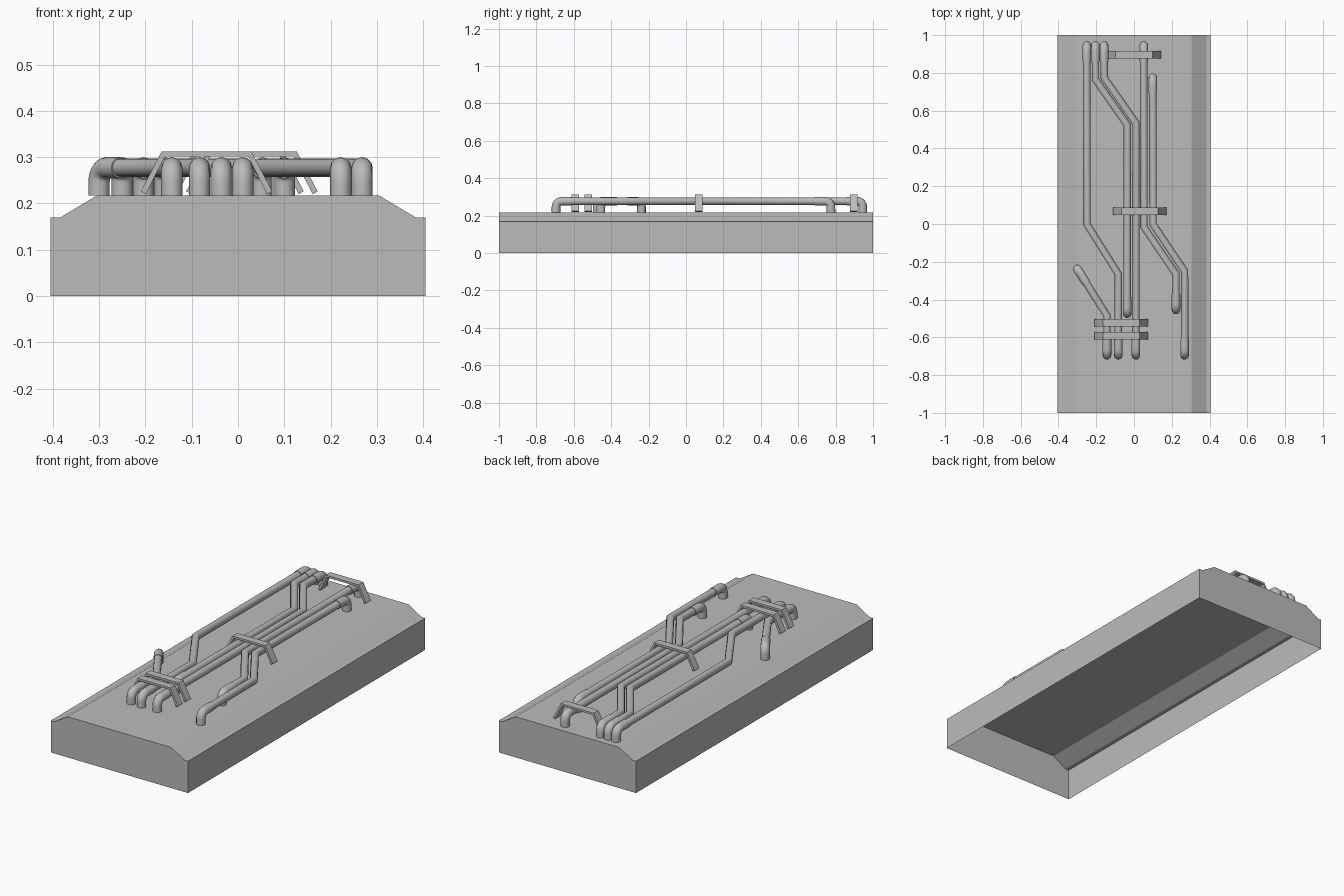
import bpy, bmesh, math
from mathutils import Vector

if "Cube" in bpy.data.objects:
    bpy.data.objects.remove(bpy.data.objects["Cube"])

grey = bpy.data.materials.new("grey")
grey.diffuse_color = (0.5, 0.5, 0.5, 1)
grey.use_nodes = True
grey.node_tree.nodes["Principled BSDF"].inputs["Base Color"].default_value = grey.diffuse_color


def finish(obj, smooth=True):
    obj.data.materials.append(grey)
    bpy.ops.object.select_all(action='DESELECT')
    obj.select_set(True)
    bpy.context.view_layer.objects.active = obj
    if smooth:
        bpy.ops.object.shade_smooth_by_angle(angle=math.radians(40))


def prism(name, profile, y0, y1, open_bottom=False):
    """Extrude an x-z profile along y."""
    bm = bmesh.new()
    a = [bm.verts.new((x, y0, z)) for x, z in profile]
    b = [bm.verts.new((x, y1, z)) for x, z in profile]
    n = len(profile)
    for i in range(n - 1 if open_bottom else n):
        j = (i + 1) % n
        bm.faces.new((a[i], a[j], b[j], b[i]))
    bm.faces.new(a[::-1])
    bm.faces.new(b)
    bmesh.ops.recalc_face_normals(bm, faces=bm.faces)
    me = bpy.data.meshes.new(name)
    bm.to_mesh(me)
    bm.free()
    obj = bpy.data.objects.new(name, me)
    bpy.context.collection.objects.link(obj)
    finish(obj, False)


def tube(name, points, radius):
    """Round tube along a path."""
    cu = bpy.data.curves.new(name, 'CURVE')
    cu.dimensions = '3D'
    cu.bevel_depth = radius
    cu.bevel_resolution = 4
    cu.use_fill_caps = True
    sp = cu.splines.new('POLY')
    sp.points.add(len(points) - 1)
    for p, q in zip(sp.points, points):
        p.co = (*q, 1)
    tmp = bpy.data.objects.new(name, cu)
    bpy.context.collection.objects.link(tmp)
    bpy.context.view_layer.update()
    dg = bpy.context.evaluated_depsgraph_get()
    me = bpy.data.meshes.new_from_object(tmp.evaluated_get(dg))
    bpy.data.objects.remove(tmp)
    obj = bpy.data.objects.new(name, me)
    bpy.context.collection.objects.link(obj)
    finish(obj)


# Hollow base slab, open underneath, with sloped shoulders and side ledges
right = [(0.305, 0.217), (0.383, 0.17), (0.405, 0.17), (0.405, 0)]
prism("base_shell", [(-x, z) for x, z in right[::-1]] + right, -1, 1, True)

# Pipe routes in plan
ZP, ZB, BEND = 0.277, 0.217, 0.03
routes = [
    [(-0.25, 0.945), (-0.25, 0.0), (-0.083, -0.265), (-0.083, -0.695)],
    [(-0.204, 0.945), (-0.204, 0.765), (-0.036, 0.525), (-0.036, -0.475)],
    [(-0.158, 0.945), (-0.158, 0.775), (0.01, 0.535), (0.01, -0.695)],
    [(0.052, 0.945), (0.052, -0.015), (0.222, -0.265), (0.222, -0.455)],
    [(0.1, 0.775), (0.1, 0.0), (0.268, -0.25), (0.268, -0.695)],
    [(-0.3, -0.238), (-0.143, -0.485), (-0.143, -0.695)],
]


def elbow(name, end, toward):
    """Thicker end piece that turns down into the base."""
    e = Vector((*end, ZP))
    d = (Vector((*toward, ZP)) - e).normalized()
    down = Vector((0, 0, -1))
    pts = [e + d * 0.085]
    c = e + d * BEND + down * BEND
    for i in range(7):
        t = math.pi / 2 * i / 6
        pts.append(c - down * BEND * math.cos(t) - d * BEND * math.sin(t))
    pts.append(Vector((*end, ZB)))
    tube(name, pts, 0.023)


for i, r in enumerate(routes, 1):
    # straight runs stop inside the end pieces
    pts = [Vector((*p, ZP)) for p in r]
    first = pts[0] + (pts[1] - pts[0]).normalized() * 0.04
    last = pts[-1] + (pts[-2] - pts[-1]).normalized() * 0.04
    tube(f"pipe_{i}", [first] + pts[1:-1] + [last], 0.02)
    elbow(f"pipe_{i}_back_elbow", r[0], r[1])
    elbow(f"pipe_{i}_front_elbow", r[-1], r[-2])

# Bent strap brackets over the pipes
half = [(0.097, 0.312), (0.142, 0.226), (0.131, 0.22), (0.09, 0.301)]
for i, (x, y) in enumerate([(-0.068, -0.592), (-0.068, -0.523),
                            (0.03, 0.068), (0.0, 0.897)], 1):
    outline = half + [(-a, z) for a, z in half[::-1]]
    prism(f"strap_{i}", [(x + a, z) for a, z in outline], y - 0.02, y + 0.02)
